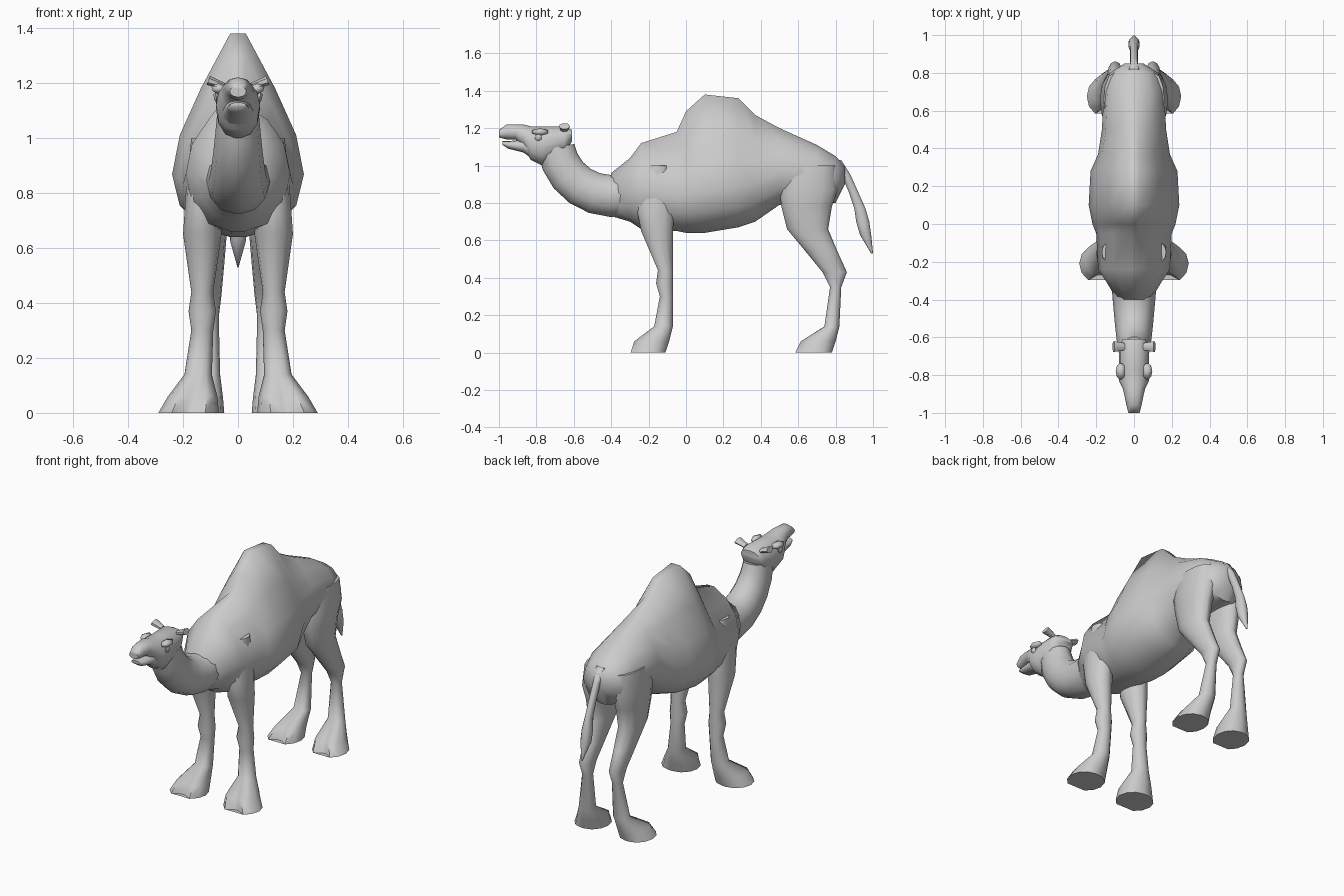
import bpy
import bmesh
from math import sin, cos, pi, radians
from mathutils import Matrix, Vector

default_cube = bpy.data.objects.get("Cube")
if default_cube:
    bpy.data.objects.remove(default_cube, do_unlink=True)

# One plain hide colour for the whole animal
hide = bpy.data.materials.new("plain_grey_hide")
hide.use_nodes = True
hide_colour = (.6, .6, .6, 1)
hide.diffuse_color = hide_colour
hide.node_tree.nodes["Principled BSDF"].inputs["Base Color"].default_value = hide_colour

STEPS = 6


def finish(name, bm, mirrored=False):
    """Turn a bmesh into a smooth-shaded object, optionally mirrored in x."""
    bmesh.ops.recalc_face_normals(bm, faces=bm.faces)
    mesh = bpy.data.meshes.new(name)
    bm.to_mesh(mesh)
    bm.free()
    mesh.materials.append(hide)
    part = bpy.data.objects.new(name, mesh)
    bpy.context.collection.objects.link(part)
    bpy.ops.object.select_all(action="DESELECT")
    part.select_set(True)
    bpy.context.view_layer.objects.active = part
    bpy.ops.object.shade_smooth_by_angle(angle=radians(60))
    if mirrored:
        mirror = part.modifiers.new("other_side", "MIRROR")
        mirror.use_axis[0] = True
        mirror.use_mirror_merge = False


def section(start, end, width, hump=0, notch=0):
    """Closed oval between two points; hump lowers its widest part and
    notch pushes in its starting edge."""
    left, right = [], []
    for i in range(STEPS + 1):
        s = i / STEPS
        t = (1 - cos(pi * s)) / 2
        t += (s ** 1.7 - t) * hump
        if i == 0:
            t += notch
        side = Vector((width * (.12 + .88 * sin(pi * s)), 0, 0))
        point = start.lerp(end, t)
        left.append(point + side)
        right.append(point - side)
    return left + right[::-1]


def skin(name, sections, mirrored=False):
    """Bridge successive sections and cap both ends."""
    bm = bmesh.new()
    loops = [[bm.verts.new(point) for point in points] for points in sections]
    for lower, upper in zip(loops, loops[1:]):
        for i in range(len(lower)):
            bm.faces.new((lower[i - 1], lower[i], upper[i], upper[i - 1]))
    for loop in (loops[0], loops[-1]):
        for i in range(STEPS):
            bm.faces.new((loop[i], loop[i + 1], loop[-2 - i], loop[-1 - i]))
    finish(name, bm, mirrored)


def lengthwise(name, stations, hump_rule=None):
    """Skin upright sections given as (y, bottom, top, half width)."""
    sections = []
    for y, bottom, top, width in stations:
        hump = hump_rule(y) if hump_rule else 0
        sections.append(section(Vector((0, y, bottom)), Vector((0, y, top)), width, hump))
    skin(name, sections)


def downward(name, stations, centre=0):
    """Skin level sections given as (z, front, back, half width).
    Off-centre parts are legs: they splay outward and split into toes."""
    sections = []
    for z, front, back, width in stations:
        x = centre
        notch = 0
        if centre:
            x += max(0, .2 - z) / 4
            notch = .2 if z < .1 else 0
        sections.append(section(Vector((x, front, z)), Vector((x, back, z)), width, notch=notch))
    skin(name, sections, mirrored=centre > 0)


def hump_amount(y):
    """Full over the middle of the back, fading toward rump and shoulders."""
    return min(1, max(0, 1.4 - 3 * abs(y - .15)))


# Torso, from rump over the hump to the chest
lengthwise("torso", [
    (.85, .9, 1, .05),
    (.8, .8, 1.05, .13),
    (.7, .8, 1.11, .16),
    (.5, .79, 1.2, .17),
    (.37, .7, 1.27, .19),
    (.28, .67, 1.36, .23),
    (.1, .64, 1.38, .24),
    (0, .64, 1.29, .22),
    (-.05, .65, 1.18, .2),
    (-.24, .66, 1.12, .19),
    (-.3, .7, 1.04, .15),
    (-.4, .73, .96, .09),
], hump_amount)

# Neck, a tapering arc of radial sections rising to the skull
pivot = Vector((0, -.4, 1.15))
neck_sections = []
for i in range(STEPS + 1):
    share = i / STEPS
    angle = radians(-15 + 95 * share)
    outward = Vector((0, -sin(angle), -cos(angle)))
    neck_sections.append(section(
        pivot + outward * (.43 - .03 * share), pivot + outward * .2, .12 - .045 * share))
skin("neck", neck_sections)

# Skull running into the upper muzzle, with a separate lower jaw
lengthwise("head", [
    (-.61, 1.13, 1.19, .06),
    (-.65, 1.06, 1.21, .08),
    (-.77, 1, 1.21, .08),
    (-.83, 1.03, 1.21, .08),
    (-.87, 1.1, 1.22, .06),
    (-.91, 1.14, 1.22, .05),
    (-.96, 1.14, 1.22, .04),
    (-1, 1.15, 1.19, .03),
])
lengthwise("lower_jaw", [
    (-.8, 1.02, 1.14, .07),
    (-.87, 1.07, 1.14, .05),
    (-.95, 1.09, 1.13, .04),
    (-.98, 1.11, 1.13, .03),
])

# Legs, from inside the body down to the splayed feet
downward("front_legs", [
    (1, -.2, -.1, .04),
    (.8, -.27, -.06, .06),
    (.65, -.24, -.07, .07),
    (.44, -.15, -.07, .04),
    (.37, -.16, -.07, .05),
    (.3, -.14, -.07, .04),
    (.14, -.17, -.07, .05),
    (.06, -.29, -.09, .09),
    (0, -.31, -.11, .11),
], centre=.13)
downward("hind_legs", [
    (1, .52, .8, .06),
    (.87, .5, .81, .08),
    (.78, .51, .78, .07),
    (.66, .54, .76, .06),
    (.54, .64, .81, .05),
    (.43, .73, .86, .04),
    (.35, .77, .83, .03),
    (.14, .74, .82, .05),
    (.06, .6, .8, .08),
    (0, .57, .78, .1),
], centre=.1)

# Tail with a tufted end
downward("tail", [
    (1.03, .79, .83, .03),
    (.95, .83, .88, .02),
    (.86, .87, .92, .02),
    (.77, .9, .96, .02),
    (.7, .91, .98, .03),
    (.63, .93, .99, .03),
    (.53, .99, 1, .002),
])

# Ears point sideways and flare to a blunt tip
ears = bmesh.new()
ear_place = (Matrix.Translation((.08, -.65, 1.2))
             @ Matrix.Rotation(radians(70), 4, "Y")
             @ Matrix.Diagonal((.6, 1, 1, 1)))
bmesh.ops.create_cone(ears, cap_ends=True, segments=7, radius1=.02,
                      radius2=.03, depth=.06, matrix=ear_place)
finish("ears", ears, mirrored=True)

# Heavy brows over small bulging eyes
for name, place, size in (
    ("brows", (.07, -.78, 1.18), (.03, .05, .02)),
    ("eyes", (.08, -.79, 1.15), (.01, .02, .02)),
):
    bm = bmesh.new()
    placement = Matrix.Translation(place) @ Matrix.Diagonal((*size, 1))
    bmesh.ops.create_icosphere(bm, subdivisions=1, radius=1, matrix=placement)
    finish(name, bm, mirrored=True)
